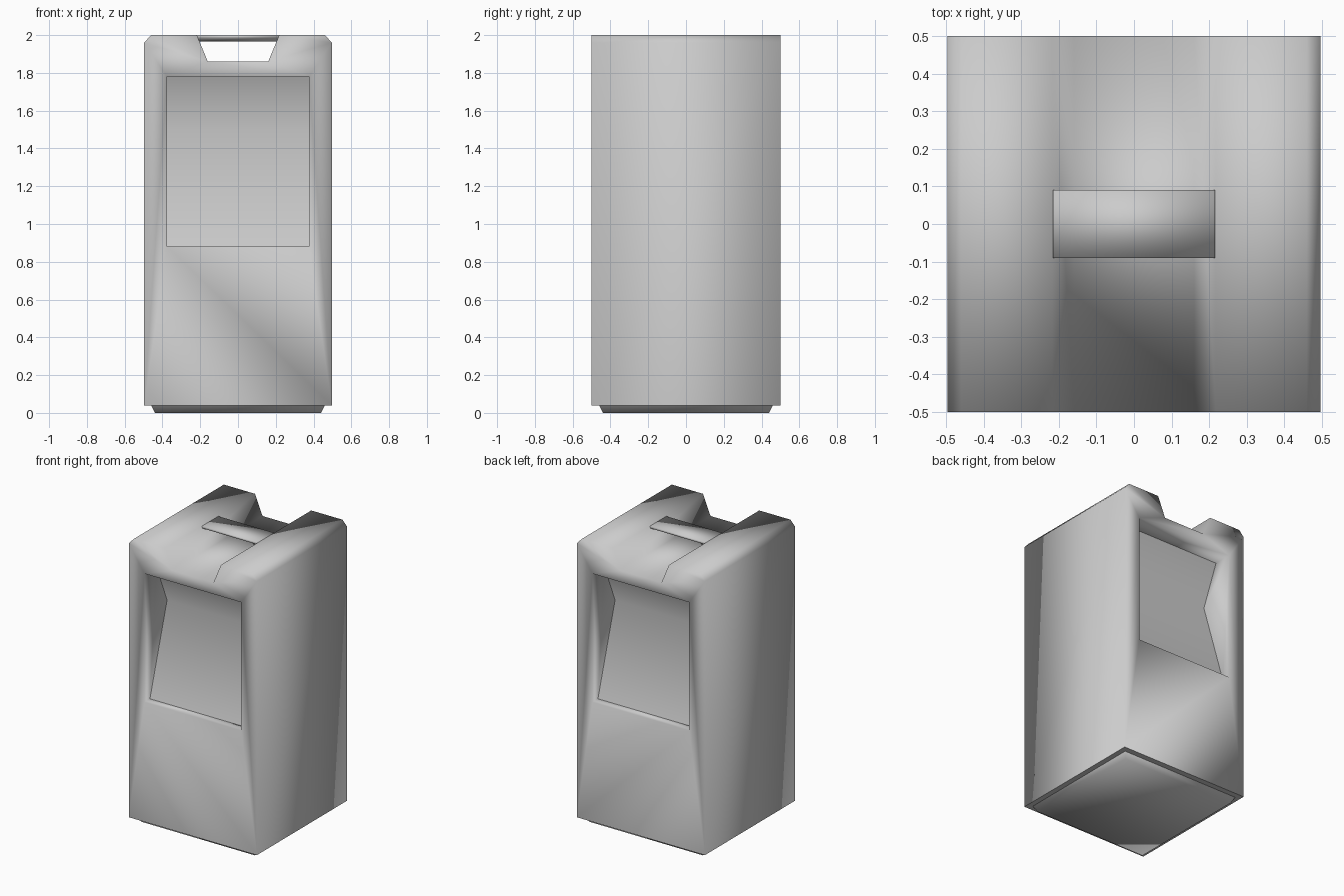
import bpy
import bmesh

cube = bpy.data.objects.get("Cube")
if cube:
    bpy.data.objects.remove(cube, do_unlink=True)

W, D = 0.497, 0.5                     # half width and half depth of the body
HOLE_X, HOLE_Z = 0.375, (0.88, 1.78)  # label recess opening

grey = bpy.data.materials.new("light_grey")
grey.use_nodes = True
grey.diffuse_color = (0.6, 0.6, 0.6, 1)
grey.node_tree.nodes["Principled BSDF"].inputs["Base Color"].default_value = (0.6, 0.6, 0.6, 1)


def build(name, polygons):
    """Smooth mesh from polygons given as point lists; shared corners are welded."""
    bm = bmesh.new()
    for pts in polygons:
        bm.faces.new([bm.verts.new(p) for p in pts])
    bmesh.ops.remove_doubles(bm, verts=bm.verts, dist=0.0005)
    bmesh.ops.recalc_face_normals(bm, faces=bm.faces)
    for f in bm.faces:
        f.smooth = True
    mesh = bpy.data.meshes.new(name)
    bm.to_mesh(mesh)
    bm.free()
    mesh.materials.append(grey)
    obj = bpy.data.objects.new(name, mesh)
    bpy.context.collection.objects.link(obj)
    return obj


def at(points, y):
    return [(x, y, z) for x, z in points]


def flip(points):
    return [(-x, z) for x, z in points]


def rect(x, y, z):
    return [(-x, -y, z), (x, -y, z), (x, y, z), (-x, y, z)]


def strips(a, b, closed=True):
    n = len(a)
    return [[a[i], a[(i + 1) % n], b[(i + 1) % n], b[i]] for i in range(n if closed else n - 1)]


# Body outline: right half, bottom corner up over the shoulder to the notch floor
half = [(W, 0.04), (W, 1.96), (0.46, 2.0), (0.218, 2.0), (0.16, 1.86)]
outline = half + flip(half)[::-1]
# Recess profile as (depth, height), from sill up to ceiling
recess = [(0.06, HOLE_Z[0]), (0.25, 1.5), (0.13, HOLE_Z[1])]
low, high = [(HOLE_X, z) for z in HOLE_Z]

# Sides, shoulders and notch run straight through front to back
body = strips(at(outline, -D), at(outline, D), closed=False)
for s in (-1, 1):
    y = s * D
    # Frame around the recess
    body.append(at([half[0], low] + flip([low, half[0]]), y))
    body.append(at([high, half[4]] + flip([half[4], high]), y))
    for side in (list, flip):
        body.append(at(side([half[0], half[1], high, low]), y))
        body.append(at(side([high] + half[1:]), y))
    # Recess walls, sill and ceiling
    rows = [[(x, s * (D - d), z) for d, z in recess] for x in (-HOLE_X, HOLE_X)]
    for row in rows:
        x = row[0][0]
        body.append([(x, y, HOLE_Z[0])] + row + [(x, y, HOLE_Z[1])])
    for i, z in ((0, HOLE_Z[0]), (2, HOLE_Z[1])):
        body.append([(-HOLE_X, y, z), (HOLE_X, y, z), rows[1][i], rows[0][i]])
    # Bent label panel at the back of the recess
    panel = build("front_panel" if s < 0 else "back_panel", strips(*rows, closed=False))
    for p in panel.data.polygons:
        if p.normal.y * s < 0:
            panel.data.flip_normals()
            break
build("body", body)

# Tapered foot with the underside rim
rim, top, bottom = rect(W, D, 0.04), rect(0.46, 0.46, 0.04), rect(0.44, 0.44, 0)
build("underside_rim", strips(rim, top))
build("foot", strips(top, bottom) + [bottom])

# Handle bar across the notch
section = [(-0.09, 2.0), (-0.09, 1.985), (-0.05, 1.967), (0.05, 1.967), (0.09, 1.985), (0.09, 2.0)]
ends = [[(x, y, z) for y, z in section] for x in (-0.216, 0.216)]
build("handle", strips(*ends) + ends)
